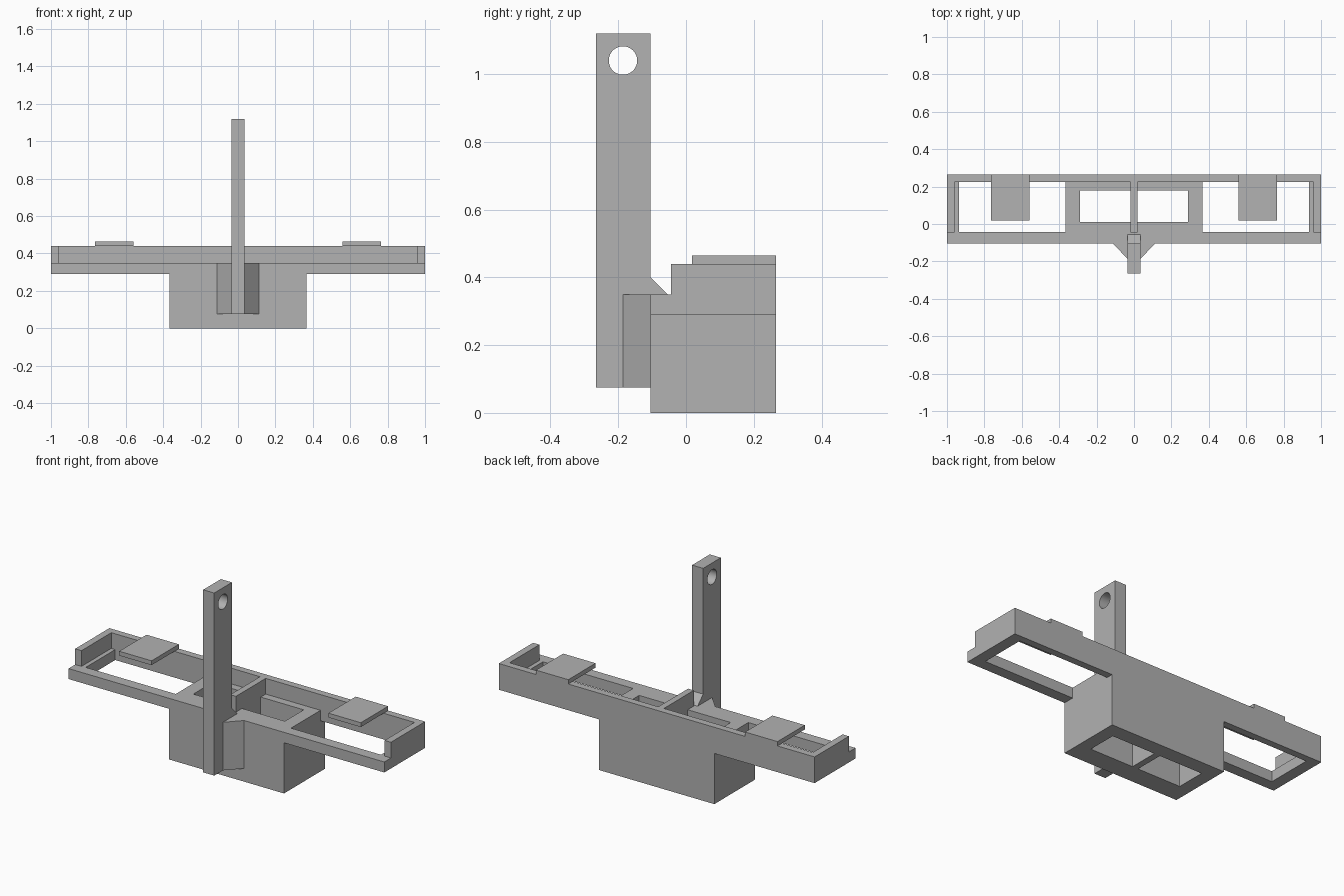
import bpy
import bmesh
import math
from mathutils import Vector

cube = bpy.data.objects.get("Cube")
if cube:
    bpy.data.objects.remove(cube, do_unlink=True)

grey = bpy.data.materials.new("plain grey")
grey.use_nodes = True
colour = (0.445, 0.445, 0.445, 1)
grey.diffuse_color = colour
grey.node_tree.nodes["Principled BSDF"].inputs["Base Color"].default_value = colour


def prism(name, profile, axis, start, end):
    """Extrude a 2D profile along an axis; the profile holds the other two axes in order."""
    def place(p):
        c = list(p)
        c.insert(axis, start)
        return c
    bm = bmesh.new()
    face = bm.faces.new([bm.verts.new(place(p)) for p in profile])
    out = bmesh.ops.extrude_face_region(bm, geom=[face])
    shift = Vector((0, 0, 0))
    shift[axis] = end - start
    bmesh.ops.translate(bm, vec=shift, verts=[v for v in out["geom"] if isinstance(v, bmesh.types.BMVert)])
    bmesh.ops.recalc_face_normals(bm, faces=bm.faces)
    mesh = bpy.data.meshes.new(name)
    bm.to_mesh(mesh)
    bm.free()
    mesh.materials.append(grey)
    obj = bpy.data.objects.new(name, mesh)
    bpy.context.collection.objects.link(obj)
    return obj


def box(name, x, y, z):
    rect = [(x[0], y[0]), (x[1], y[0]), (x[1], y[1]), (x[0], y[1])]
    return prism(name, rect, 2, *z)


def combine(target, tool, operation="DIFFERENCE"):
    """Apply a boolean and remove the helper."""
    tool.hide_render = True
    mod = target.modifiers.new("bool", "BOOLEAN")
    mod.operation = operation
    mod.solver = "EXACT"
    mod.object = tool
    bpy.context.view_layer.objects.active = target
    bpy.ops.object.modifier_apply(modifier=mod.name)
    bpy.data.objects.remove(tool, do_unlink=True)


# Main tray: T-shaped front profile, hollowed from above
FRONT, BACK, FLOOR, RIM = -0.105, 0.265, 0.35, 0.44
half = [(0.365, 0), (0.365, 0.29), (1, 0.29), (1, RIM)]
profile = half + [(-x, z) for x, z in reversed(half)]
tray = prism("tray_and_housing", profile, 1, FRONT, BACK)
combine(tray, box("cavity", (-0.96, 0.96), (-0.3, 0.225), (FLOOR, 0.6)))
combine(tray, box("front_step", (-1.1, 1.1), (-0.3, -0.045), (FLOOR, 0.6)))

# Side windows and the two shafts through the housing
for s in (-1, 1):
    wx = sorted((s * 0.365, s * 0.935))
    combine(tray, box("window", wx, (-0.042, 0.225), (0.2, 0.4)))
    sx = sorted((s * 0.018, s * 0.29))
    combine(tray, box("shaft", sx, (0.01, 0.18), (-0.1, 0.4)))

# Middle divider
combine(tray, box("divider", (-0.018, 0.018), (-0.045, 0.245), (0.3, RIM)), "UNION")

# Overhanging pads on the back rim
for name, s in (("left_pad", 1), ("right_pad", -1)):
    box(name, sorted((s * 0.56, s * 0.765)), (0.018, BACK), (RIM, 0.465))

# Upright mast with a round eye and a small gusset behind it
side = [(-0.265, 0.075), (FRONT, 0.075), (FRONT, FLOOR), (-0.055, FLOOR),
        (FRONT, 0.40), (FRONT, 1.12), (-0.265, 1.12)]
mast = prism("mast", side, 0, -0.035, 0.035)
steps = 48
circle = [(-0.186 + 0.042 * math.cos(math.tau * i / steps),
           1.04 + 0.042 * math.sin(math.tau * i / steps)) for i in range(steps)]
combine(mast, prism("eye", circle, 0, -0.2, 0.2))

# Slanted braces joining mast and housing
plan = [(-0.112, FRONT), (-0.035, -0.186), (0.035, -0.186), (0.112, FRONT)]
combine(mast, prism("brace", plan, 2, 0.075, FLOOR), "UNION")

# Smooth the eye while keeping edges sharp
bpy.ops.object.select_all(action="DESELECT")
mast.select_set(True)
bpy.context.view_layer.objects.active = mast
bpy.ops.object.shade_smooth_by_angle()
